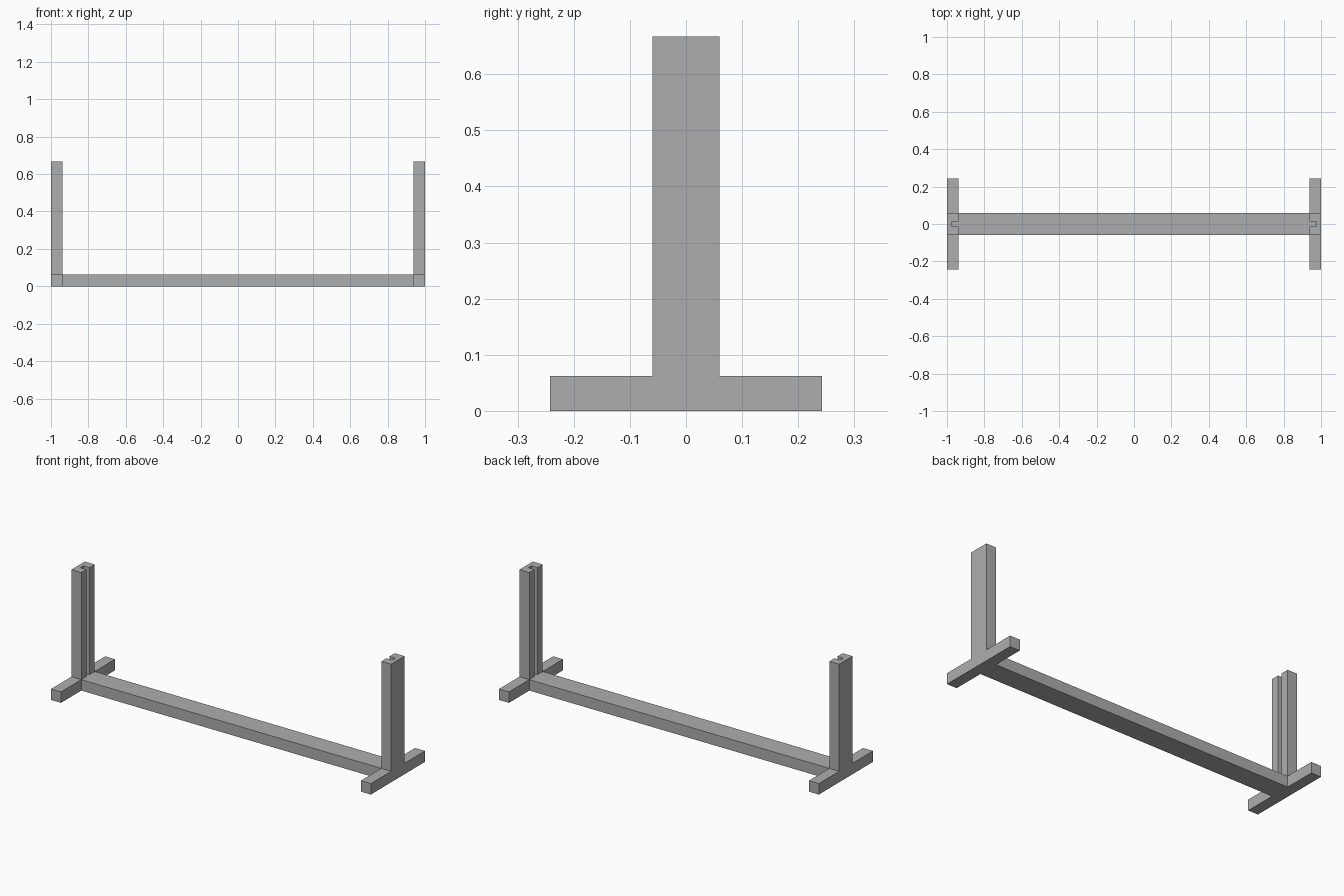
import bpy, bmesh

if "Cube" in bpy.data.objects:
    bpy.data.objects.remove(bpy.data.objects["Cube"])

# Single grey finish
grey = bpy.data.materials.new("grey")
grey.diffuse_color = (0.42, 0.42, 0.42, 1)
grey.use_nodes = True
grey.node_tree.nodes["Principled BSDF"].inputs["Base Color"].default_value = grey.diffuse_color

HALF_LEN = 1.0      # half overall length
THICK = 0.062       # bar thickness
HALF_W = 0.06       # half width of beam and posts
FOOT = 0.242        # half length of the cross feet
TOP = 0.667         # top of posts
SLOT_W = 0.014      # half width of the post slot
SLOT_D = 0.037      # depth of the post slot
INNER = HALF_LEN - THICK


def prism(name, outline, z0, z1):
    """Extrude an xy outline from z0 to z1."""
    bm = bmesh.new()
    face = bm.faces.new([bm.verts.new((x, y, z0)) for x, y in outline])
    new = bmesh.ops.extrude_face_region(bm, geom=[face])["geom"]
    verts = [v for v in new if isinstance(v, bmesh.types.BMVert)]
    bmesh.ops.translate(bm, verts=verts, vec=(0, 0, z1 - z0))
    bmesh.ops.recalc_face_normals(bm, faces=bm.faces)
    mesh = bpy.data.meshes.new(name)
    bm.to_mesh(mesh)
    bm.free()
    mesh.materials.append(grey)
    obj = bpy.data.objects.new(name, mesh)
    bpy.context.collection.objects.link(obj)
    return obj


def rect(x0, x1, y):
    return [(x0, -y), (x1, -y), (x1, y), (x0, y)]


# Long floor beam between the feet
prism("floor_beam", rect(-INNER, INNER, HALF_W), 0, THICK)

# Cross foot and slotted post at each end, slot facing inward
for side, s in (("left", -1), ("right", 1)):
    prism(side + "_foot", rect(s * INNER, s * HALF_LEN, FOOT), 0, THICK)
    channel = [(INNER, -HALF_W), (HALF_LEN, -HALF_W),
               (HALF_LEN, HALF_W), (INNER, HALF_W),
               (INNER, SLOT_W), (INNER + SLOT_D, SLOT_W),
               (INNER + SLOT_D, -SLOT_W), (INNER, -SLOT_W)]
    prism(side + "_post", [(s * x, y) for x, y in channel], THICK, TOP)
